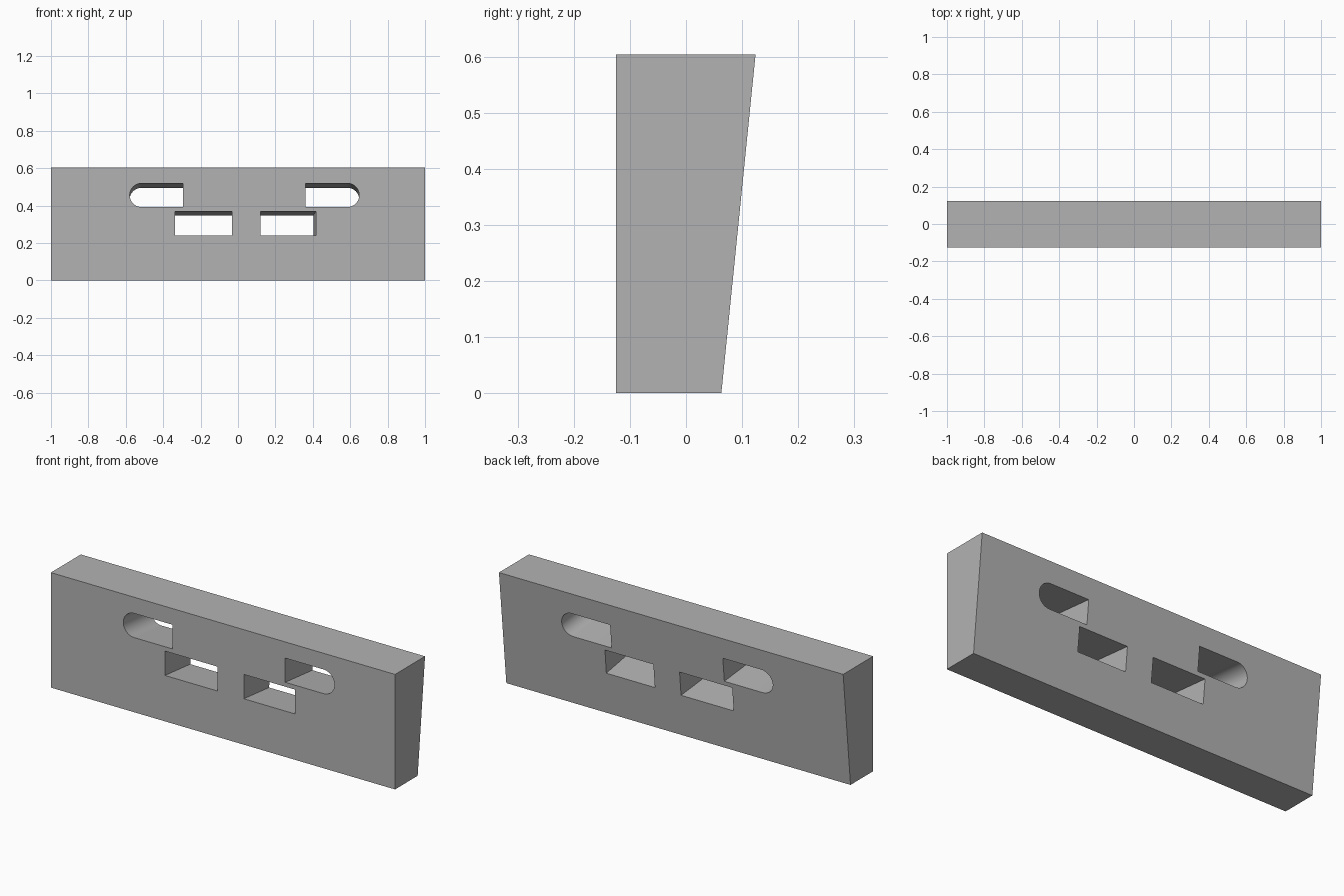
import bpy, bmesh, math

cube = bpy.data.objects.get("Cube")
if cube:
    bpy.data.objects.remove(cube)

FRONT = -0.125
SLOPE = 0.1  # lean of the back face; slots run square to it

grey = bpy.data.materials.new("plain grey")
grey.use_nodes = True
colour = (0.45, 0.45, 0.45, 1)
grey.diffuse_color = colour
grey.node_tree.nodes["Principled BSDF"].inputs["Base Color"].default_value = colour


def prism(name, start, end):
    """Solid between two matching outlines."""
    bm = bmesh.new()
    a = [bm.verts.new(p) for p in start]
    b = [bm.verts.new(p) for p in end]
    bm.faces.new(a)
    bm.faces.new(b[::-1])
    for i in range(len(a)):
        j = (i + 1) % len(a)
        bm.faces.new((a[j], a[i], b[i], b[j]))
    bmesh.ops.recalc_face_normals(bm, faces=bm.faces)
    mesh = bpy.data.meshes.new(name)
    bm.to_mesh(mesh)
    bm.free()
    mesh.materials.append(grey)
    obj = bpy.data.objects.new(name, mesh)
    bpy.context.collection.objects.link(obj)
    return obj


def slot_cutter(name, outline, taper=0):
    """Sloping cutter from an (x, z) outline on the front face."""
    right = max(x for x, z in outline)

    def section(y):
        d = y - FRONT
        return [(x - (taper * d if x == right else 0), y, z - SLOPE * d)
                for x, z in outline]
    return prism(name, section(-0.2), section(0.2))


def rectangle(x0, x1, z0, z1):
    return [(x0, z0), (x1, z0), (x1, z1), (x0, z1)]


def rounded(inner, outer, z0, z1, steps=24):
    """Slot outline: square inner end, half-round outer end."""
    r, side = (z1 - z0) / 2, math.copysign(1, outer)
    arc = [-math.pi / 2 + math.pi * i / steps for i in range(steps + 1)]
    return [(inner, z1), (inner, z0)] + [
        (outer + side * r * (math.cos(t) - 1), (z0 + z1) / 2 + r * math.sin(t))
        for t in arc]


# Wedge-shaped block
profile = [(FRONT, 0), (0.063, 0), (0.124, 0.604), (FRONT, 0.604)]
block = prism("slotted_block", *[[(x, y, z) for y, z in profile] for x in (-1, 1)])

# Two round-ended upper slots and two rectangular lower slots
cutters = [
    slot_cutter("upper_right_cutter", rounded(-0.293, -0.579, 0.392, 0.519)),
    slot_cutter("upper_left_cutter", rounded(0.362, 0.648, 0.392, 0.519)),
    slot_cutter("lower_right_cutter", rectangle(-0.337, -0.031, 0.241, 0.369)),
    slot_cutter("lower_left_cutter", rectangle(0.121, 0.418, 0.241, 0.369), 0.07),
]
bpy.ops.object.select_all(action="DESELECT")
bpy.context.view_layer.objects.active = block
block.select_set(True)
for cutter in cutters:
    mod = block.modifiers.new(cutter.name, "BOOLEAN")
    mod.operation = "DIFFERENCE"
    mod.solver = "EXACT"
    mod.object = cutter
    bpy.ops.object.modifier_apply(modifier=mod.name)
    bpy.data.objects.remove(cutter)
bpy.ops.object.shade_smooth_by_angle(angle=math.radians(30))
